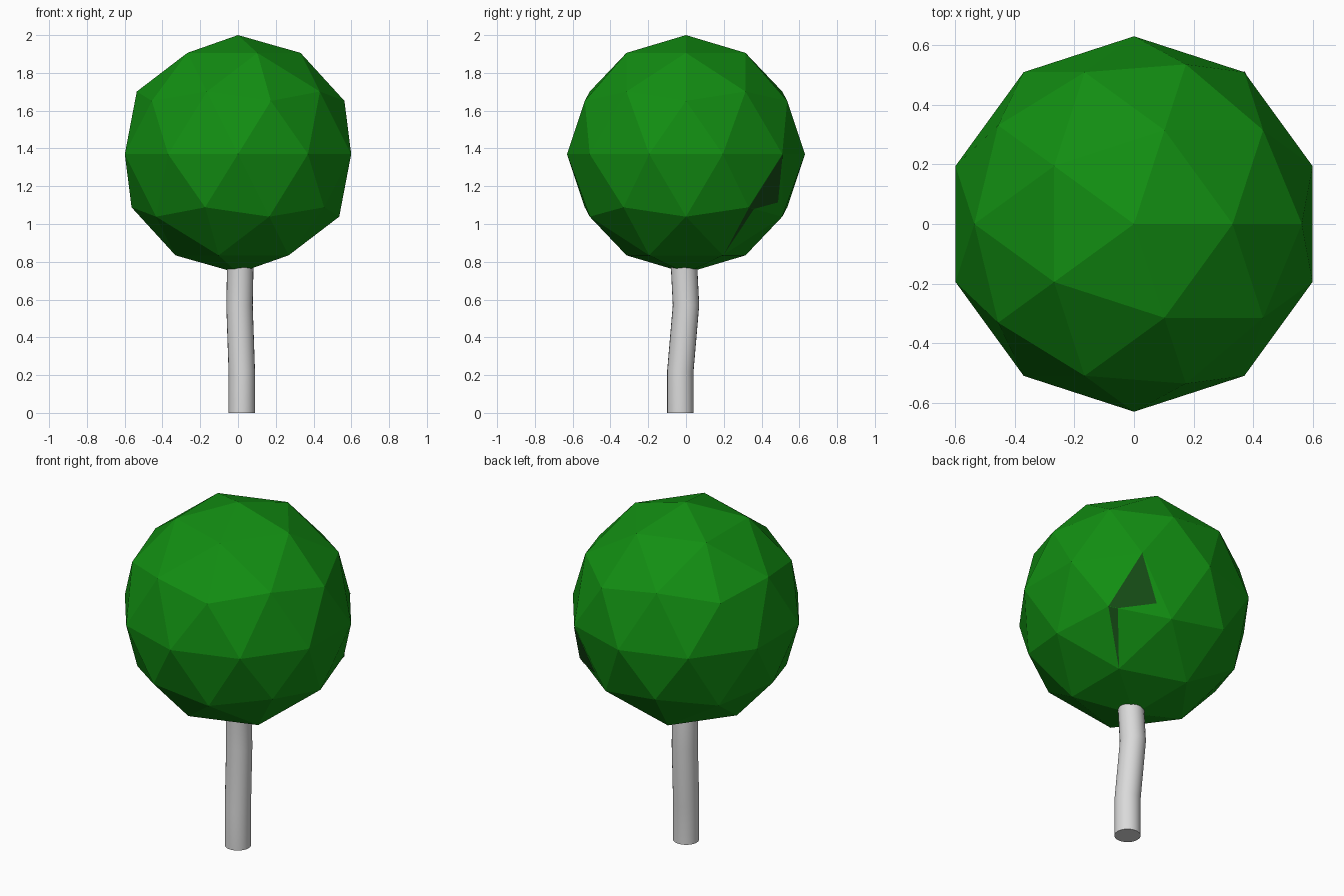
import bpy, bmesh, math
from mathutils import Vector

if "Cube" in bpy.data.objects:
    bpy.data.objects.remove(bpy.data.objects["Cube"])


def material(name, rgb):
    m = bpy.data.materials.new(name)
    m.diffuse_color = (*rgb, 1)
    m.use_nodes = True
    m.node_tree.nodes["Principled BSDF"].inputs["Base Color"].default_value = m.diffuse_color
    return m


green = material("leaf green", (0.006, 0.27, 0.006))
dark = material("dark leaf green", (0.008, 0.075, 0.008))
grey = material("trunk grey", (0.7, 0.7, 0.7))


def add_object(name, bm, mat):
    mesh = bpy.data.meshes.new(name)
    bm.to_mesh(mesh)
    bm.free()
    mesh.materials.append(mat)
    ob = bpy.data.objects.new(name, mesh)
    bpy.context.collection.objects.link(ob)
    return ob


# Crown: faceted ball
R, CENTRE = 0.63, Vector((0, 0, 1.37))
bpy.ops.mesh.primitive_ico_sphere_add(subdivisions=2, radius=R, location=CENTRE)
crown = bpy.context.object
crown.name = "crown"
crown.data.materials.append(green)

# Trunk: slightly bent round tube, running into the crown
path = [(0.02, -0.03, 0), (0.02, -0.03, 0.22), (0.008, 0.0, 0.57),
        (0.012, -0.01, 0.77), (0.012, -0.012, 0.85)]
N, r = 24, 0.07
bm = bmesh.new()
rings = []
for x, y, z in path:
    rings.append([bm.verts.new((x + r * math.cos(2 * math.pi * i / N),
                                y + r * math.sin(2 * math.pi * i / N), z))
                  for i in range(N)])
for a, b in zip(rings, rings[1:]):
    for i in range(N):
        j = (i + 1) % N
        bm.faces.new((a[i], a[j], b[j], b[i])).smooth = True
bm.faces.new(rings[0][::-1])
bm.faces.new(rings[-1])
trunk = add_object("trunk", bm, grey)
bpy.ops.object.select_all(action='DESELECT')
trunk.select_set(True)
bpy.context.view_layer.objects.active = trunk
bpy.ops.object.shade_smooth_by_angle(angle=math.radians(40))


# Dark split in the leaves, laid on two crown facets at the back right
def corner(deg, z):
    s, a = math.sqrt(1 - z * z), math.radians(deg)
    return CENTRE + R * Vector((s * math.cos(a), s * math.sin(a), z))


A, V = corner(54, 0), corner(36, -0.4472)
M, P = corner(72, -0.5257), corner(36, -0.8507)
C = 0.21 * A + 0.14 * V + 0.65 * M
W = 0.85 * V + 0.15 * M
bm = bmesh.new()
for pts in ([A, C, W, V], [V, W, P]):
    f = bm.faces.new([bm.verts.new(p) for p in pts])
    f.normal_update()
    if f.normal.dot(pts[0] - CENTRE) < 0:
        f.normal_flip()
    for v in f.verts:
        v.co += f.normal * 0.003
add_object("leaf_split", bm, dark)
